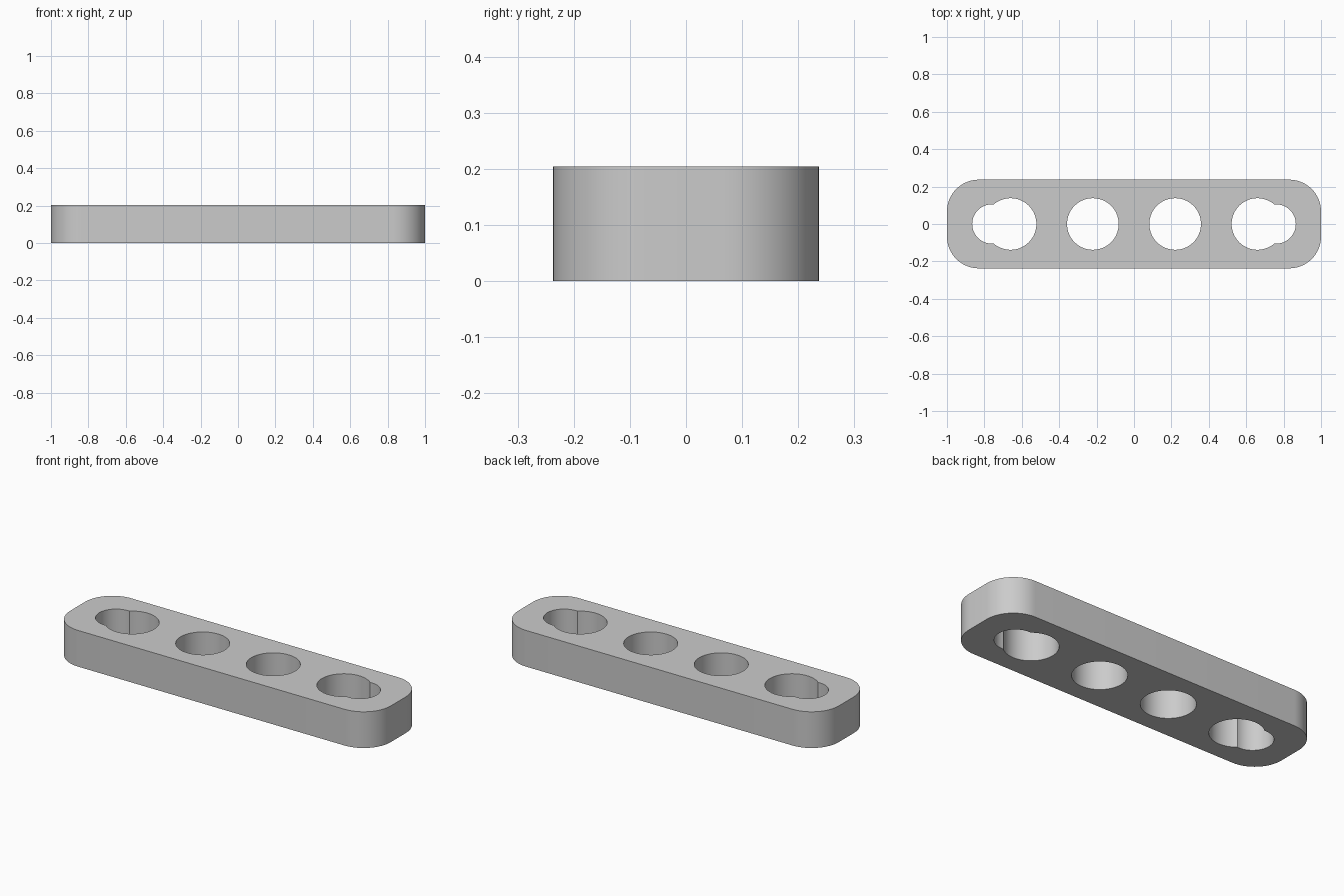
import bpy, bmesh
from math import sin, cos, pi, acos, asin

if "Cube" in bpy.data.objects:
    bpy.data.objects.remove(bpy.data.objects["Cube"])

LENGTH, WIDTH, HEIGHT, CORNER = 2.0, 0.474, 0.204, 0.17
HOLE_R, SLOT_R = 0.138, 0.105
INNER_X, OUTER_X, SLOT_X = 0.22, 0.66, 0.76


def arc(cx, cy, r, start, end, steps):
    return [(cx + r * cos(start + (end - start) * i / steps),
             cy + r * sin(start + (end - start) * i / steps)) for i in range(steps + 1)]


def rounded_outline():
    hx, hy = LENGTH / 2 - CORNER, WIDTH / 2 - CORNER
    points = []
    for k, (sx, sy) in enumerate([(1, 1), (-1, 1), (-1, -1), (1, -1)]):
        points += arc(sx * hx, sy * hy, CORNER, k * pi / 2, (k + 1) * pi / 2, 16)
    return points


def keyhole(side):
    # Large round hole merged with a smaller one toward the bar end
    d = SLOT_X - OUTER_X
    a = acos((d * d + HOLE_R ** 2 - SLOT_R ** 2) / (2 * d * HOLE_R))
    x, y = HOLE_R * cos(a) - d, HOLE_R * sin(a)
    b = acos(x / SLOT_R)
    points = arc(OUTER_X, 0, HOLE_R, a, 2 * pi - a, 48)
    points += arc(SLOT_X, 0, SLOT_R, -b, b, 32)[1:-1]
    return [(side * px, py) for px, py in points]


loops = [rounded_outline()]
for side in (-1, 1):
    loops.append(arc(side * INNER_X, 0, HOLE_R, 0, 2 * pi, 64)[:-1])
    loops.append(keyhole(side))

# Fill the flat profile, then extrude it to full height
bm = bmesh.new()
for points in loops:
    verts = [bm.verts.new((x, y, 0)) for x, y in points]
    for i, v in enumerate(verts):
        bm.edges.new((verts[i - 1], v))
bmesh.ops.triangle_fill(bm, use_beauty=True, use_dissolve=False, edges=bm.edges[:])
extruded = bmesh.ops.extrude_face_region(bm, geom=bm.faces[:], use_keep_orig=True)
bmesh.ops.translate(bm, vec=(0, 0, HEIGHT),
                    verts=[g for g in extruded["geom"] if isinstance(g, bmesh.types.BMVert)])
bmesh.ops.recalc_face_normals(bm, faces=bm.faces[:])
mesh = bpy.data.meshes.new("perforated_bar")
bm.to_mesh(mesh)
bm.free()

bar = bpy.data.objects.new("perforated_bar", mesh)
bpy.context.collection.objects.link(bar)

grey = bpy.data.materials.new("plain_grey")
grey.use_nodes = True
colour = (0.6, 0.6, 0.6, 1)
grey.diffuse_color = colour
grey.node_tree.nodes["Principled BSDF"].inputs["Base Color"].default_value = colour
mesh.materials.append(grey)

bpy.ops.object.select_all(action="DESELECT")
bar.select_set(True)
bpy.context.view_layer.objects.active = bar
bpy.ops.object.shade_smooth_by_angle(angle=pi / 6)
